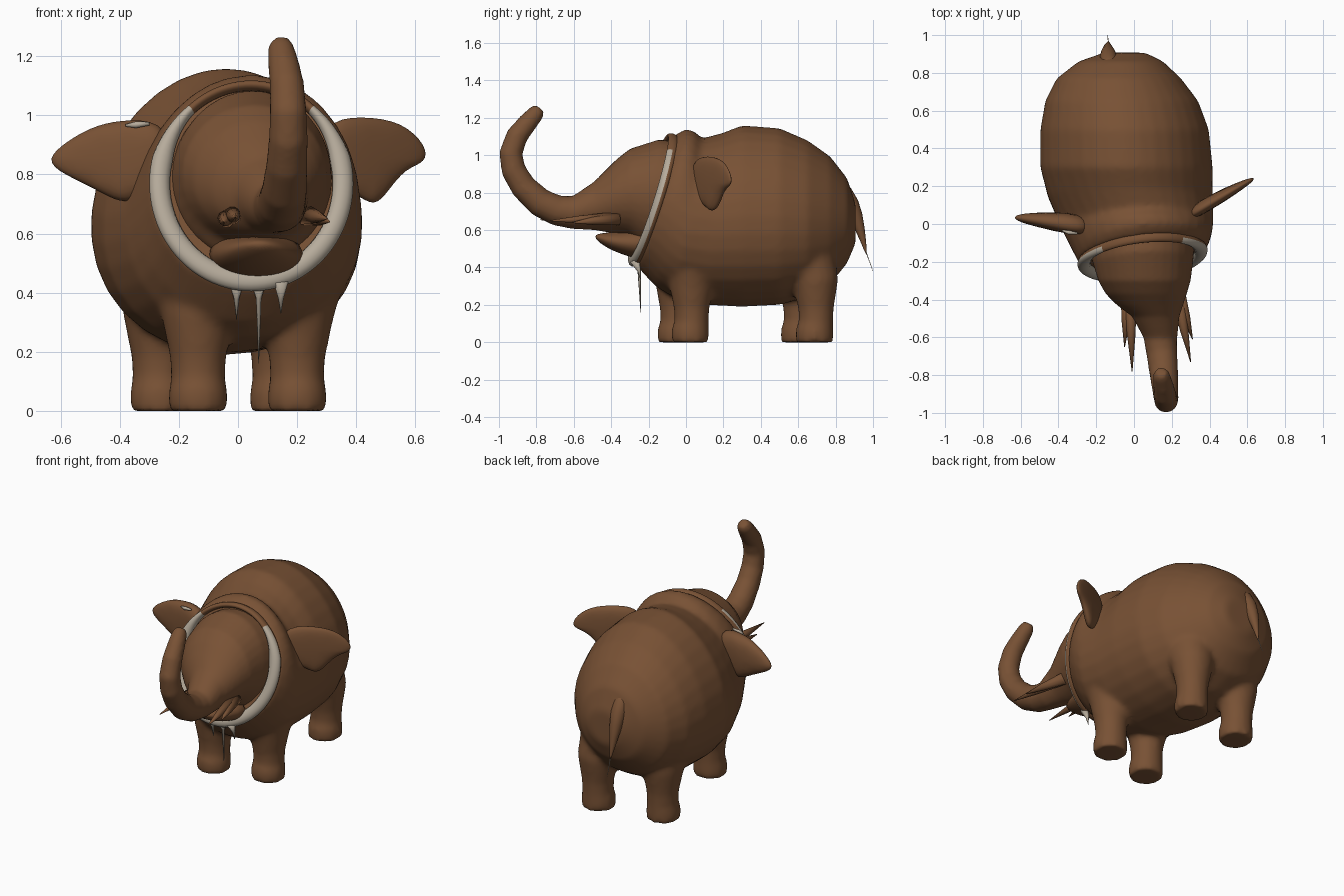
import bpy, bmesh, math
from mathutils import Vector


def material(name, rgb):
    m = bpy.data.materials.new(name)
    m.diffuse_color = (*rgb, 1)
    return m


BROWN = material("brown hide", (0.188, 0.083, 0.035))
WHITE = material("pale ivory", (0.47, 0.41, 0.33))


def loft(name, shells, mats=(BROWN,), closed=False):
    """Skin one or more stacks of rings into a single object."""
    bm = bmesh.new()
    for rings in shells:
        vs = [[bm.verts.new(p) for p in r] for r in rings]
        n = len(vs[0])
        for i in range(len(vs) if closed else len(vs) - 1):
            a, b = vs[i], vs[(i + 1) % len(vs)]
            for k in range(n):
                bm.faces.new((a[k], a[(k + 1) % n], b[(k + 1) % n], b[k]))
        if not closed:
            bm.faces.new(vs[0])
            bm.faces.new(vs[-1])
    bmesh.ops.recalc_face_normals(bm, faces=bm.faces)
    for f in bm.faces:
        f.smooth = True
    me = bpy.data.meshes.new(name)
    bm.to_mesh(me)
    bm.free()
    for m in mats:
        me.materials.append(m)
    ob = bpy.data.objects.new(name, me)
    bpy.context.collection.objects.link(ob)
    return ob


def ovals(stations, n=32):
    """Upright oval rings: y, centre x, half width, top z, bottom z, lean, yaw, pear."""
    rings = []
    for y, cx, rx, top, bot, lean, yaw, pear in stations:
        cz, rz = (top + bot) / 2, (top - bot) / 2
        ring = []
        for k in range(n):
            a = 2 * math.pi * k / n
            s = math.sin(a)
            dx = rx * (1 - pear * s) * math.cos(a)
            ring.append((cx + dx, y + lean * rz * s + yaw * dx, cz + rz * s))
        rings.append(ring)
    return rings


def tube(points, n=16):
    """Round rings along a path of x, y, z, radius."""
    rings = []
    for i, (x, y, z, r) in enumerate(points):
        a = Vector(points[max(i - 1, 0)][:3])
        b = Vector(points[min(i + 1, len(points) - 1)][:3])
        d = (b - a).normalized()
        side = Vector((0, 1, 0)) if abs(d.x) > 0.9 else Vector((1, 0, 0))
        side = (side - d * side.dot(d)).normalized()
        up = d.cross(side)
        rings.append([Vector((x, y, z)) + r * (side * math.cos(t) + up * math.sin(t))
                      for t in (2 * math.pi * k / n for k in range(n))])
    return rings


def blend(ob, voxel=0.016, steps=8):
    """Fuse overlapping shells into one soft skin."""
    m = ob.modifiers.new("fuse", 'REMESH')
    m.mode = 'VOXEL'
    m.voxel_size = voxel
    m.use_smooth_shade = True
    s = ob.modifiers.new("soften", 'SMOOTH')
    s.factor = 0.5
    s.iterations = steps


def subdivide(ob, level=2):
    m = ob.modifiers.new("round", 'SUBSURF')
    m.levels = m.render_levels = level


def leg(x, y, top_x, top_y):
    return tube([(top_x, top_y, 0.52, 0.17), (x, y, 0.31, 0.122), (x, y, 0.18, 0.095),
                 (x, y, 0.11, 0.092), (x, y - 0.008, 0.06, 0.101), (x, y - 0.008, 0.0, 0.1)], 20)


# Barrel body with four legs, slightly turned about the vertical
YAW = 0.11
barrel = ovals([
    (-0.165, 0.045, 0.335, 1.11, 0.42, 0.31, YAW, 0.02),
    (-0.11, 0.045, 0.36, 1.14, 0.36, 0.28, YAW, 0.04),
    (-0.06, 0.035, 0.38, 1.13, 0.30, 0.25, 0.08, 0.06),
    (0.00, 0.02, 0.40, 1.09, 0.25, 0.20, 0.05, 0.09),
    (0.15, -0.02, 0.435, 1.12, 0.20, 0.10, 0, 0.11),
    (0.30, -0.04, 0.455, 1.16, 0.19, 0, 0, 0.11),
    (0.50, -0.05, 0.445, 1.145, 0.20, 0, 0, 0.10),
    (0.65, -0.065, 0.405, 1.08, 0.24, 0, 0, 0.08),
    (0.77, -0.08, 0.33, 0.995, 0.31, 0, 0, 0.05),
    (0.86, -0.07, 0.225, 0.88, 0.42, 0, 0, 0.05),
    (0.907, -0.05, 0.11, 0.74, 0.53, 0, 0, 0)])
blend(loft("body_and_legs", [
    barrel,
    leg(0.20, 0.03, 0.21, 0.04), leg(-0.135, -0.045, -0.14, 0.0),
    leg(0.14, 0.695, 0.10, 0.62), leg(-0.265, 0.615, -0.25, 0.57)]))

# Domed head flowing into the raised trunk
skull = ovals([
    (-0.13, 0.045, 0.275, 1.07, 0.50, 0.30, YAW, 0),
    (-0.20, 0.05, 0.265, 1.085, 0.51, 0.20, 0.06, 0),
    (-0.30, 0.055, 0.245, 1.035, 0.56, 0, 0, 0),
    (-0.37, 0.065, 0.215, 0.98, 0.58, 0, 0, 0),
    (-0.43, 0.085, 0.175, 0.92, 0.59, 0, 0, 0),
    (-0.49, 0.115, 0.125, 0.86, 0.60, 0, 0, 0),
    (-0.60, 0.14, 0.09, 0.785, 0.605, 0, 0, 0)])
trunk = tube([
    (0.135, -0.54, 0.70, 0.092), (0.14, -0.61, 0.694, 0.088), (0.148, -0.69, 0.705, 0.082),
    (0.157, -0.78, 0.747, 0.077), (0.165, -0.87, 0.832, 0.07), (0.17, -0.922, 0.92, 0.066),
    (0.17, -0.937, 1.01, 0.063), (0.165, -0.903, 1.105, 0.059), (0.155, -0.85, 1.17, 0.053),
    (0.145, -0.80, 1.228, 0.045), (0.143, -0.782, 1.252, 0.03)])
blend(loft("head_and_trunk", [skull, trunk]), 0.013, 5)

# Lower jaw
subdivide(loft("lower_jaw", [ovals([
    (-0.18, 0.06, 0.19, 0.64, 0.42, 0, 0, 0), (-0.30, 0.06, 0.15, 0.60, 0.455, 0, 0, 0),
    (-0.40, 0.065, 0.11, 0.59, 0.49, 0, 0, 0), (-0.46, 0.07, 0.065, 0.583, 0.53, 0, 0, 0),
    (-0.485, 0.07, 0.02, 0.573, 0.555, 0, 0, 0)], 16)]), 1)

# Forked tusk stubs on both sides of the mouth
for side, spikes in {
    "left": [((-0.02, -0.36, 0.665), (-0.01, -0.78, 0.655)), ((-0.035, -0.36, 0.655), (-0.05, -0.65, 0.64))],
    "right": [((0.225, -0.36, 0.665), (0.30, -0.73, 0.65)), ((0.235, -0.36, 0.66), (0.31, -0.61, 0.64))],
}.items():
    shells = []
    for a, b in spikes:
        mid = [a[i] * 0.45 + b[i] * 0.55 for i in range(3)]
        shells.append(tube([(*a, 0.036), (*mid, 0.022), (*b, 0.002)], 10))
    loft(side + "_tusk", shells)


# Ears: outline in x, z swept back along x, thick at the root, thin at the rim
def ear(name, outline, y_at, front, back):
    c = Vector((sum(p[0] for p in outline), sum(p[1] for p in outline))) / len(outline)
    rings = []
    for scale, dy in ((0.72, -front), (1.06, 0), (0.77, back)):
        ring = []
        for p in outline:
            q = c + (Vector(p) - c) * scale
            thick = 1.6 - 1.1 * (abs(q.x) - 0.28) / 0.36
            ring.append((q.x, y_at(q.x) + dy * thick, q.y))
        rings.append(ring)
    subdivide(loft(name, [rings]))


ear("right_ear", [(0.27, 0.99), (0.42, 1.005), (0.56, 0.985), (0.645, 0.90), (0.645, 0.84),
                  (0.57, 0.82), (0.51, 0.74), (0.46, 0.68), (0.40, 0.73), (0.27, 0.77)],
    lambda x: 0.04 + 0.57 * (x - 0.29), 0.03, 0.045)
ear("left_ear", [(-0.22, 0.98), (-0.36, 0.995), (-0.48, 0.975), (-0.58, 0.92), (-0.665, 0.85),
                 (-0.60, 0.80), (-0.49, 0.75), (-0.39, 0.69), (-0.32, 0.72), (-0.22, 0.79)],
    lambda x: -0.02 + 0.14 * (-x - 0.27), 0.035, 0.055)
loft("left_ear_streak", [tube([(-0.38, -0.035, 0.966, 0.004), (-0.345, -0.045, 0.968, 0.011),
                               (-0.30, -0.05, 0.972, 0.006)], 8)], (WHITE,))

# Neck ring: pale front that tapers upward, hide coloured crown and back
SEG, SIDES = 96, 12
fwd = Vector((0, -1, 0.31)).normalized()
rings = []
for i in range(SEG):
    a = 2 * math.pi * i / SEG
    s, co = math.sin(a), math.cos(a)
    w = 1 - 0.55 * min(1, max(0, (s - 0.25) / 0.5))
    rad = Vector((co, 0.31 * s + YAW * co, s))
    c = Vector((0.045 + 0.31 * co, -0.175 + 0.102 * s + YAW * 0.31 * co, 0.77 + 0.33 * s))
    rings.append([c + 0.035 * w * math.cos(t) * rad + 0.028 * math.sin(t) * fwd
                  for t in (2 * math.pi * k / SIDES for k in range(SIDES))])
ring = loft("neck_ring", [rings], (WHITE, BROWN), closed=True)
for f in ring.data.polygons:
    a = 2 * math.pi * (f.index // SIDES + 0.5) / SEG
    outward = Vector((math.cos(a), 0, math.sin(a)))
    behind = f.normal.dot(fwd) < 0 and f.normal.dot(outward) > 0
    f.material_index = 1 if math.sin(a) > 0.77 or behind else 0

# Hanging drips under the neck ring
for i, (x, tip) in enumerate([(-0.005, 0.31), (0.07, 0.16), (0.145, 0.33)]):
    loft(f"drip_{i + 1}", [tube([(x, -0.275, 0.44, 0.026), (x, -0.25, 0.38, 0.009),
                                 (x, -0.242, tip, 0.001)], 8)], (WHITE,))

# Tail with a pale wisp
subdivide(loft("tail", [tube([(-0.13, 0.80, 0.86, 0.05), (-0.135, 0.885, 0.74, 0.055),
                              (-0.14, 0.932, 0.61, 0.027), (-0.135, 0.967, 0.46, 0.003)], 10)]), 1)
loft("tail_wisp", [tube([(-0.135, 0.96, 0.49, 0.003), (-0.14, 1.0, 0.38, 0.001)], 6)], (WHITE,))
